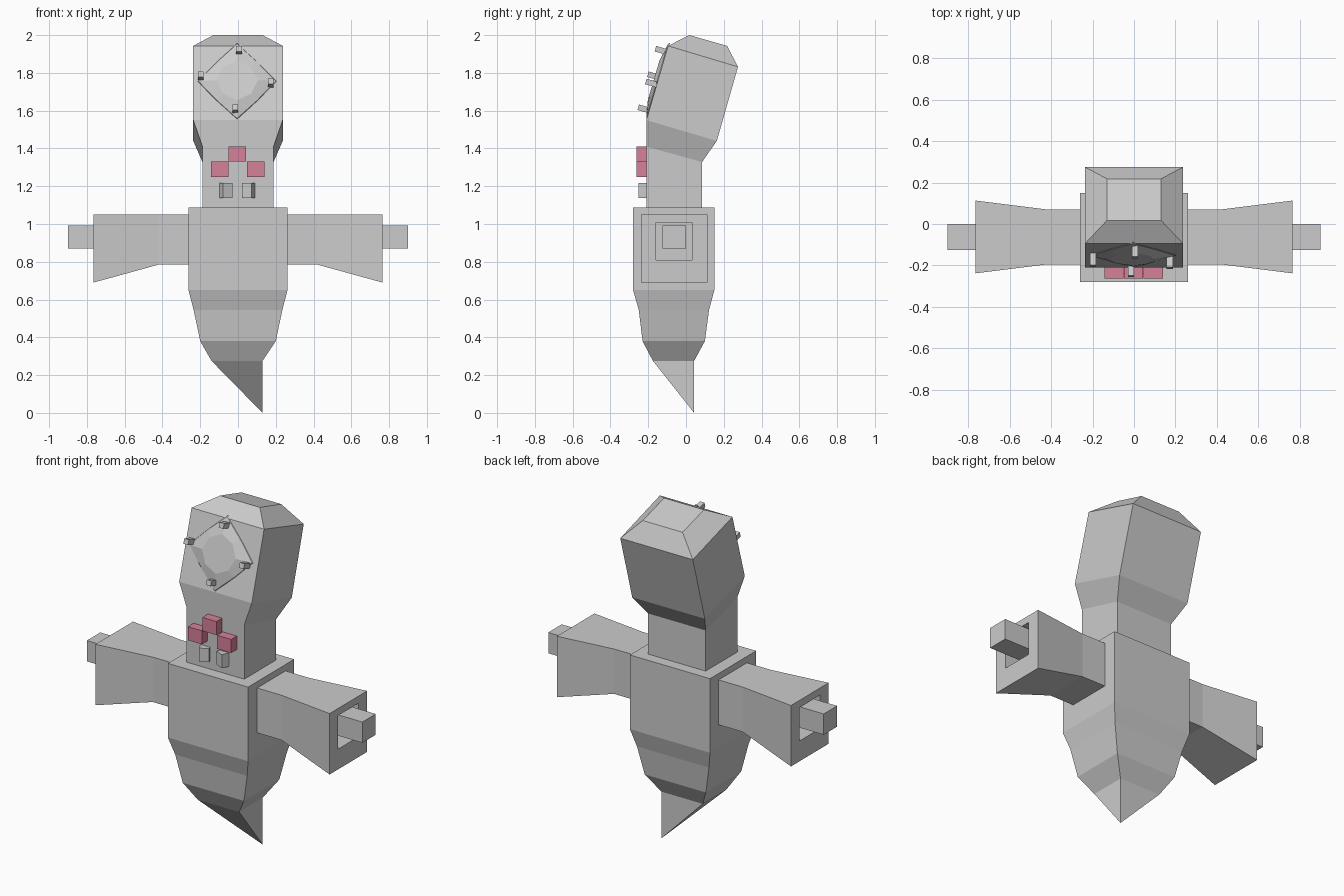
import bpy, bmesh, math
from mathutils import Vector, Matrix

if "Cube" in bpy.data.objects:
    bpy.data.objects.remove(bpy.data.objects["Cube"])


def loft(name, rings):
    """Skin a list of equal-sized point rings and cap both ends."""
    bm = bmesh.new()
    vr = [[bm.verts.new(p) for p in r] for r in rings]
    n = len(vr[0])
    for a, b in zip(vr, vr[1:]):
        for i in range(n):
            j = (i + 1) % n
            bm.faces.new((a[i], a[j], b[j], b[i]))
    bm.faces.new(vr[0])
    bm.faces.new(vr[-1])
    bmesh.ops.remove_doubles(bm, verts=bm.verts, dist=0.0005)
    bmesh.ops.recalc_face_normals(bm, faces=bm.faces)
    me = bpy.data.meshes.new(name)
    bm.to_mesh(me)
    bm.free()
    ob = bpy.data.objects.new(name, me)
    bpy.context.collection.objects.link(ob)
    return ob


def zring(x0, x1, y0, y1, zf, zb=None):
    """Rectangle seen from above, front edge at zf, back edge at zb."""
    zb = zf if zb is None else zb
    return [(x0, y0, zf), (x1, y0, zf), (x1, y1, zb), (x0, y1, zb)]


def xring(x, y0, y1, z0, z1):
    return [(x, y0, z0), (x, y1, z0), (x, y1, z1), (x, y0, z1)]


def box(name, size, matrix):
    x, y, z = (s / 2 for s in size)
    ob = loft(name, [zring(-x, x, -y, y, -z), zring(-x, x, -y, y, z)])
    ob.data.transform(matrix)
    return ob


# Body with a tail that tapers to an off-centre tip
loft("body", [
    zring(0.13, 0.13, 0.043, 0.043, 0.0),
    zring(-0.14, 0.13, -0.175, 0.043, 0.275),
    zring(-0.20, 0.20, -0.23, 0.10, 0.38),
    zring(-0.235, 0.235, -0.25, 0.122, 0.545),
    zring(-0.262, 0.262, -0.28, 0.15, 0.65),
    zring(-0.262, 0.262, -0.28, 0.15, 1.088),
])

# Neck and tilted head
loft("head", [
    zring(-0.188, 0.188, -0.21, 0.085, 1.08),
    zring(-0.188, 0.188, -0.21, 0.085, 1.41, 1.328),
    zring(-0.237, 0.237, -0.21, 0.163, 1.55, 1.44),
    zring(-0.237, 0.237, -0.095, 0.275, 1.943, 1.832),
    zring(-0.13, 0.13, 0.018, 0.218, 2.0, 1.943),
])

# Flared sleeves with a socket, and hands inside
for s, side in ((-1, "left"), (1, "right")):
    loft(side + "_sleeve", [
        xring(s * 0.25, -0.195, 0.07, 0.785, 1.05),
        xring(s * 0.42, -0.195, 0.07, 0.785, 1.05),
        xring(s * 0.765, -0.238, 0.113, 0.69, 1.05),
        xring(s * 0.765, -0.16, 0.032, 0.81, 1.008),
        xring(s * 0.66, -0.16, 0.032, 0.81, 1.008),
    ])
    loft(side + "_hand", [
        xring(s * 0.65, -0.125, 0.0, 0.87, 0.993),
        xring(s * 0.90, -0.125, 0.0, 0.87, 0.993),
    ])

# Face frame: local z points out of the sloped head front, local y runs up it
up = Vector((0, 0.115, 0.393)).normalized()
right = Vector((1, 0, 0))
out = right.cross(up)
face = Matrix((right, up, out)).transposed().to_4x4()
face.translation = Vector((-0.005, -0.150, 1.755))


def star(r_corner, r_side, h):
    """Eight points, alternating corner and side radius."""
    pts = []
    for i in range(8):
        r = r_side if i % 2 else r_corner
        a = i * math.pi / 4
        pts.append((r * math.cos(a), r * math.sin(a), h))
    return pts


# Shallow faceted diamond eye
eye = loft("eye", [star(0.215, 0.155, -0.005), star(0.205, 0.15, 0.003),
                   star(0.11, 0.105, 0.022)])
eye.data.transform(face)

# Pins at the eye corners
for i, (x, y) in enumerate(((0.01, 0.163), (-0.193, 0.022),
                            (0.178, -0.018), (-0.01, -0.16))):
    box("eye_pin_%d" % (i + 1), (0.03, 0.03, 0.08),
        face @ Matrix.Translation((x, y, 0.02)))

# Pink blocks on the neck
pink = bpy.data.materials.new("pink")
pink.diffuse_color = (0.68, 0.22, 0.32, 1)
pink.use_nodes = True
pink.node_tree.nodes["Principled BSDF"].inputs["Base Color"].default_value = pink.diffuse_color
for i, (x, z) in enumerate(((-0.097, 1.29), (-0.003, 1.37), (0.093, 1.29))):
    b = box("pink_block_%d" % (i + 1), (0.092, 0.075, 0.08),
            Matrix.Translation((x, -0.2255, z)))
    b.data.materials.append(pink)

# Small turned pegs beneath them
for x, turn in ((-0.065, 25), (0.057, -25)):
    box("peg", (0.055, 0.055, 0.08), Matrix.Translation((x, -0.215, 1.177))
        @ Matrix.Rotation(math.radians(turn), 4, 'Z'))
